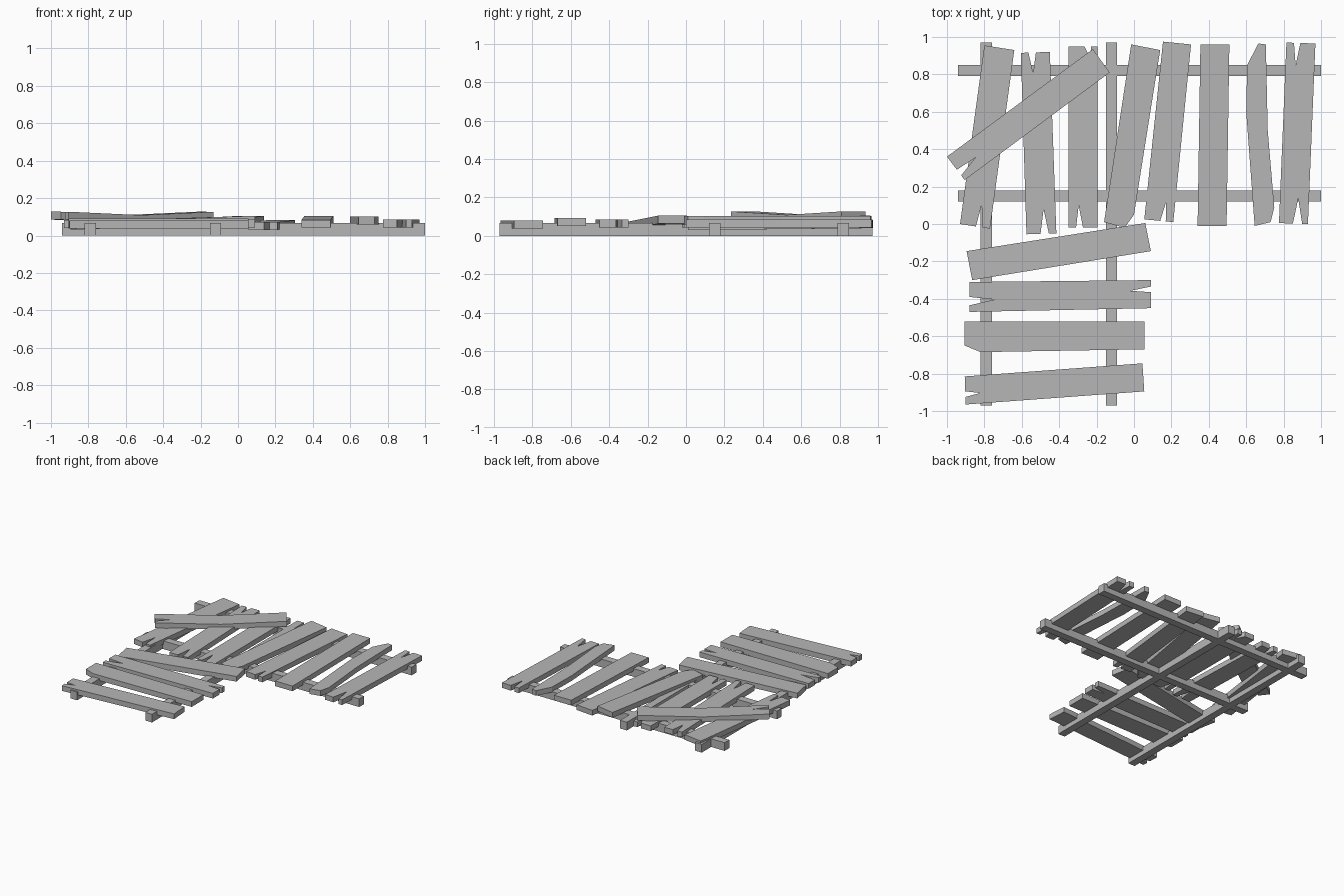
import bpy
import bmesh
from mathutils import Vector

default = bpy.data.objects.get("Cube")
if default:
    bpy.data.objects.remove(default)

# Single weathered grey wood colour
wood = bpy.data.materials.new("grey_wood")
wood.use_nodes = True
grey = (0.47, 0.47, 0.47, 1)
wood.diffuse_color = grey
wood.node_tree.nodes["Principled BSDF"].inputs["Base Color"].default_value = grey


def finish(name, bm):
    bmesh.ops.recalc_face_normals(bm, faces=bm.faces)
    mesh = bpy.data.meshes.new(name)
    bm.to_mesh(mesh)
    bm.free()
    mesh.materials.append(wood)
    obj = bpy.data.objects.new(name, mesh)
    bpy.context.scene.collection.objects.link(obj)
    return obj


def centre(points):
    return sum(points, Vector((0, 0))) / len(points)


def split_end(corners, split, inward):
    """Cut a crack into a plank end: two mouth fractions, tip fraction, depth."""
    if not split:
        return corners
    a, b = corners
    start, stop, tip, depth = split
    return [a, a.lerp(b, start), a.lerp(b, tip) + inward * depth, a.lerp(b, stop), b]


def plank(name, near, far, z, z_far=None, near_split=None, far_split=None,
          sag=0.0, thick=0.042):
    """Board outlined by its two ends, resting from height z to z_far."""
    near = [Vector(p) for p in near]
    far = [Vector(p) for p in far]
    z_far = z if z_far is None else z_far
    origin = centre(near)
    along = centre(far) - origin
    length = along.length
    along.normalize()
    outline = split_end(near, near_split, along) + split_end(far, far_split, -along)

    bm = bmesh.new()
    face = bm.faces.new([bm.verts.new((p.x, p.y, 0)) for p in outline])
    result = bmesh.ops.extrude_face_region(bm, geom=[face])
    for v in result["geom"]:
        if isinstance(v, bmesh.types.BMVert):
            v.co.z += thick
    if sag:
        middle = origin + along * length / 2
        bmesh.ops.bisect_plane(bm, geom=bm.verts[:] + bm.edges[:] + bm.faces[:],
                               plane_co=middle.to_3d(), plane_no=along.to_3d())
    for v in bm.verts:
        t = (v.co.xy - origin).dot(along) / length
        v.co.z += z + (z_far - z) * t - sag * (1 - abs(2 * t - 1))
    return finish(name, bm)


def beam(name, x0, x1, y0, y1, height=0.066):
    bm = bmesh.new()
    bmesh.ops.create_cube(bm, size=1)
    for v in bm.verts:
        v.co.x = x1 if v.co.x > 0 else x0
        v.co.y = y1 if v.co.y > 0 else y0
        v.co.z = height if v.co.z > 0 else 0
    return finish(name, bm)


# Supporting beams
half = 0.03
for label, y in (("front", 0.15), ("back", 0.82)):
    beam(label + "_cross_beam", -0.94, 1, y - half, y + half)
for label, x in (("right", -0.79), ("middle", -0.12)):
    beam(label + "_long_beam", x - half, x + half, -0.97, 0.97)

# Back row of planks, from right to left
plank("back_plank_a", near=[(-0.93, 0), (-0.77, -0.025)],
      far=[(-0.64, 0.93), (-0.8, 0.955)], z=0.04,
      near_split=(0.53, 0.75, 0.62, 0.12))
plank("back_plank_b", near=[(-0.575, -0.055), (-0.415, -0.05)],
      far=[(-0.45, 0.92), (-0.605, 0.915)], z=0.045,
      near_split=(0.47, 0.75, 0.6, 0.13), far_split=(0.48, 0.74, 0.6, 0.11))
plank("back_plank_c", near=[(-0.35, -0.02), (-0.195, -0.02)],
      far=[(-0.195, 0.95), (-0.35, 0.95)], z=0.04,
      near_split=(0.26, 0.5, 0.35, 0.12), far_split=(0.23, 0.45, 0.2, 0.08))
plank("back_plank_d", near=[(-0.16, 0.01), (-0.05, -0.02), (0, 0.05)],
      far=[(0.14, 0.93), (-0.015, 0.96)], z=0.045, z_far=0.063)
plank("back_plank_e", near=[(0.055, 0.025), (0.21, 0.01)],
      far=[(0.305, 0.96), (0.155, 0.975)], z=0.03, z_far=0.04,
      near_split=(0.55, 0.74, 0.68, 0.1))
plank("back_plank_f", near=[(0.34, -0.01), (0.495, -0.01)],
      far=[(0.51, 0.96), (0.355, 0.96)], z=0.042, z_far=0.063)
plank("back_plank_g", near=[(0.645, -0.01), (0.73, 0.01), (0.75, 0.09), (0.715, 0.5)],
      far=[(0.705, 0.96), (0.665, 0.965), (0.605, 0.85), (0.6, 0.6)], z=0.06)
plank("back_plank_h", near=[(0.775, 0.005), (0.93, 0)],
      far=[(0.97, 0.965), (0.815, 0.97)], z=0.043,
      near_split=(0.48, 0.8, 0.63, 0.135), far_split=(0.52, 0.74, 0.65, 0.12))

# Loose sagging plank lying across the back row
plank("diagonal_plank", near=[(-1, 0.36), (-0.905, 0.235)],
      far=[(-0.13, 0.81), (-0.22, 0.935)], z=0.085, sag=0.018,
      near_split=(0.56, 0.8, 0.6, 0.12))

# Front row of planks, from back to front
plank("front_plank_a", near=[(-0.895, -0.145), (-0.865, -0.3)],
      far=[(0.09, -0.145), (0.06, 0.005)], z=0.032, z_far=0.063)
plank("front_plank_b", near=[(-0.88, -0.31), (-0.88, -0.47)],
      far=[(0.09, -0.45), (0.09, -0.3)], z=0.043,
      near_split=(0.5, 0.78, 0.6, 0.135), far_split=(0.57, 0.77, 0.63, 0.11))
plank("front_plank_c", near=[(-0.905, -0.52), (-0.905, -0.65), (-0.82, -0.685)],
      far=[(0.055, -0.67), (0.055, -0.52)], z=0.05)
plank("front_plank_d", near=[(-0.905, -0.815), (-0.9, -0.965)],
      far=[(0.055, -0.895), (0.045, -0.745)], z=0.037,
      near_split=(0.53, 0.73, 0.63, 0.08))
